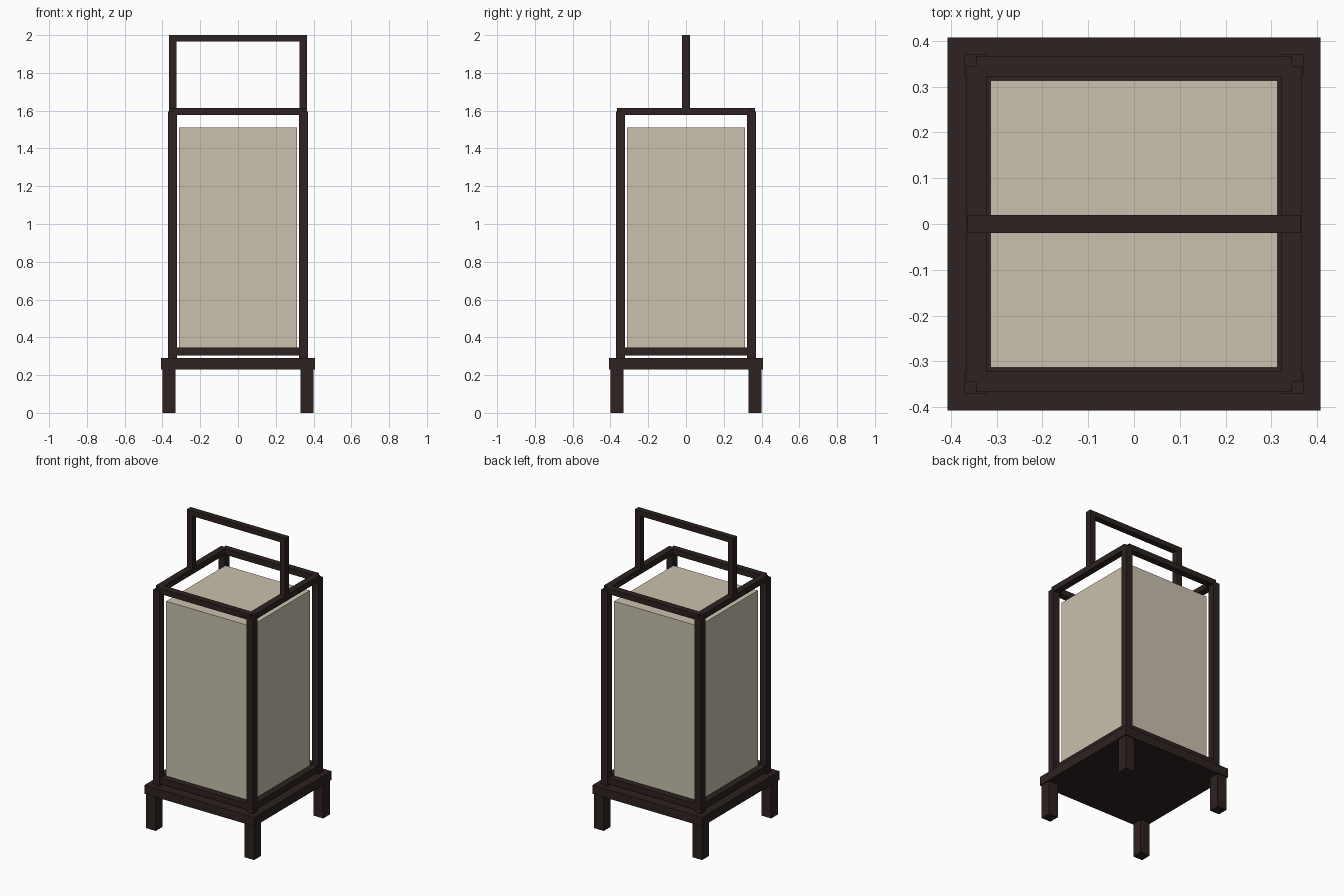
import bpy

cube = bpy.data.objects.get("Cube")
if cube:
    bpy.data.objects.remove(cube, do_unlink=True)


def make_material(name, rgb):
    mat = bpy.data.materials.new(name)
    mat.use_nodes = True
    mat.diffuse_color = (*rgb, 1)
    mat.node_tree.nodes["Principled BSDF"].inputs["Base Color"].default_value = (*rgb, 1)
    return mat


wood = make_material("dark wood", (0.026, 0.016, 0.015))
paper = make_material("cream paper", (0.59, 0.535, 0.425))


def box(name, low, high, mat=wood):
    """Axis-aligned box between two corners."""
    bpy.ops.mesh.primitive_cube_add(size=1)
    obj = bpy.context.object
    obj.name = name
    for v in obj.data.vertices:
        v.co = [h if c > 0 else l for c, l, h in zip(v.co, low, high)]
    obj.data.materials.append(mat)
    return obj


def mirror(obj, x=False, y=False):
    mod = obj.modifiers.new("mirror", 'MIRROR')
    mod.use_axis = (x, y, False)
    mod.use_clip = False
    mod.use_mirror_merge = False


# Footed base
box("base_slab", (-0.407, -0.407, 0.23), (0.407, 0.407, 0.29))
mirror(box("legs", (0.33, 0.33, 0), (0.4, 0.4, 0.23)), x=True, y=True)

# Corner posts
mirror(box("corner_posts", (0.322, 0.322, 0.29), (0.37, 0.37, 1.595)), x=True, y=True)

# Rails joining the posts at the bottom and top
for level, z0, z1 in (("lower", 0.305, 0.345), ("upper", 1.577, 1.615)):
    mirror(box(level + "_front_back_rails", (-0.345, 0.322, z0), (0.345, 0.366, z1)), y=True)
    mirror(box(level + "_side_rails", (0.322, -0.345, z0), (0.366, 0.345, z1)), x=True)

# Paper shade
box("paper_shade", (-0.313, -0.313, 0.335), (0.313, 0.313, 1.51), paper)

# Carrying handle
mirror(box("handle_uprights", (0.325, -0.02, 1.6), (0.365, 0.02, 1.965)), x=True)
box("handle_bar", (-0.365, -0.02, 1.965), (0.365, 0.02, 2.0))
